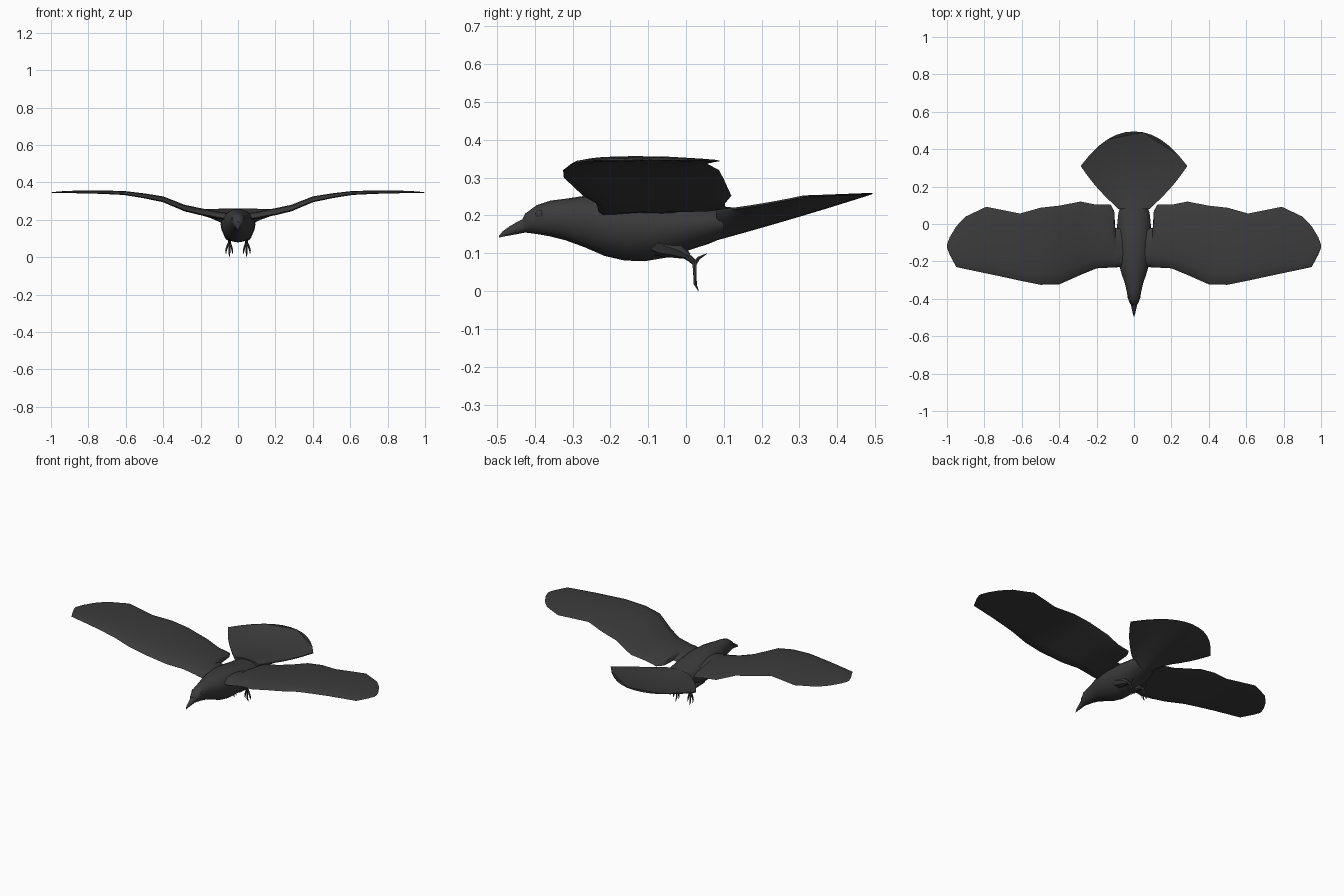
import bpy, bmesh, math
from mathutils import Vector

mat = bpy.data.materials.new("charcoal plumage")
mat.diffuse_color = (0.044, 0.044, 0.044, 1)


def loft(name, rings, angle=40):
    """Skin a list of equal-length rings and cap both ends."""
    bm = bmesh.new()
    vs = [[bm.verts.new(p) for p in r] for r in rings]
    n = len(vs[0])
    for a, b in zip(vs, vs[1:]):
        for i in range(n):
            j = (i + 1) % n
            bm.faces.new((a[i], a[j], b[j], b[i]))
    bm.faces.new(vs[0])
    bm.faces.new(vs[-1])
    bmesh.ops.recalc_face_normals(bm, faces=bm.faces)
    me = bpy.data.meshes.new(name)
    bm.to_mesh(me)
    bm.free()
    me.materials.append(mat)
    ob = bpy.data.objects.new(name, me)
    bpy.context.collection.objects.link(ob)
    bpy.ops.object.select_all(action='DESELECT')
    ob.select_set(True)
    bpy.context.view_layer.objects.active = ob
    bpy.ops.object.shade_smooth_by_angle(angle=math.radians(angle))
    return ob


def oval(y, top, bot, w, n=20, mid=0.55):
    """Upright egg-shaped ring across the body axis."""
    zc = bot + mid * (top - bot)
    out = []
    for i in range(n):
        a = 2 * math.pi * i / n
        s = math.sin(a)
        out.append((w * math.cos(a), y, zc + s * ((top - zc) if s > 0 else (zc - bot))))
    return out


def tube(name, pts, radii, n=8):
    """Tapering limb through a few points."""
    pts = [Vector(p) for p in pts]
    rings = []
    for i, p in enumerate(pts):
        d = (pts[min(i + 1, len(pts) - 1)] - pts[max(i - 1, 0)]).normalized()
        u = Vector((1, 0, 0))
        u = (u - d * u.dot(d)).normalized()
        v = d.cross(u)
        rings.append([p + radii[i] * (u * math.cos(2 * math.pi * k / n) + v * math.sin(2 * math.pi * k / n))
                      for k in range(n)])
    return loft(name, rings)


# Body and head: y, top, bottom, half width
body = [(-0.437, 0.182, 0.156, 0.012), (-0.425, 0.205, 0.155, 0.022), (-0.395, 0.227, 0.151, 0.033),
        (-0.36, 0.239, 0.145, 0.039), (-0.32, 0.244, 0.135, 0.048), (-0.268, 0.252, 0.116, 0.066),
        (-0.215, 0.257, 0.093, 0.081), (-0.163, 0.257, 0.081, 0.09), (-0.11, 0.255, 0.079, 0.093),
        (-0.043, 0.245, 0.09, 0.092), (0.01, 0.233, 0.109, 0.089), (0.06, 0.226, 0.125, 0.083),
        (0.10, 0.218, 0.142, 0.07)]
loft("body", [oval(*b) for b in body])

# Beak with a drooping tip
beak = [(-0.425, 0.194, 0.155, 0.019), (-0.445, 0.184, 0.151, 0.014), (-0.467, 0.171, 0.147, 0.009),
        (-0.485, 0.158, 0.144, 0.005), (-0.495, 0.145, 0.141, 0.0015)]
loft("beak", [oval(*b, n=12) for b in beak])

# Tail: upturned fan, hollow along the middle
def bend(v, a, b, c):
    """Quadratic through a, b, c at v = 0, 0.5, 1."""
    return a * (1 - v) * (1 - 2 * v) + 4 * b * v * (1 - v) + c * v * (2 * v - 1)

def tail_ring(v, n=12):
    top, bottom = [], []
    for k in range(n + 1):
        u = 2 * k / n - 1
        e = abs(u)
        x = u * (0.083 + 0.202 * v + 0.014 * math.sin(math.pi * v))
        y = 0.08 + v * (0.415 - 0.185 * e ** 2.1)
        edge = bend(v, 0.215, 0.231, 0.253)
        k2 = e ** 2
        tz = bend(v, 0.226, 0.220, 0.260) * (1 - k2) + edge * k2
        bz = bend(v, 0.134, 0.193, 0.257) * (1 - k2) + (edge - 0.005) * k2
        top.append((x, y, tz))
        bottom.append((x, y, bz))
    return top + bottom[::-1]

loft("tail", [tail_ring(v) for v in (0, 0.12, 0.25, 0.4, 0.55, 0.7, 0.84, 0.94, 1)])

# Wing stations: x, leading y, trailing y, height, thickness
wing = [(0.05, -0.225, -0.025, 0.205, 0.030), (0.10, -0.233, -0.022, 0.213, 0.030),
        (0.106, -0.233, 0.07, 0.214, 0.030), (0.125, -0.233, 0.104, 0.218, 0.030),
        (0.20, -0.237, 0.103, 0.232, 0.030), (0.285, -0.272, 0.12, 0.252, 0.028),
        (0.40, -0.323, 0.098, 0.300, 0.025), (0.50, -0.325, 0.087, 0.320, 0.021),
        (0.61, -0.303, 0.056, 0.337, 0.017), (0.70, -0.283, 0.074, 0.341, 0.015),
        (0.79, -0.264, 0.092, 0.344, 0.013), (0.90, -0.241, 0.04, 0.345, 0.010),
        (0.95, -0.23, -0.012, 0.345, 0.007), (0.985, -0.165, -0.07, 0.345, 0.004),
        (1.0, -0.128, -0.11, 0.345, 0.001)]
# Aerofoil: chord fraction, height fraction
foil = [(0, 0), (0.04, 0.45), (0.15, 0.85), (0.35, 1), (0.6, 0.9), (0.85, 0.5), (0.96, 0.25), (1, 0),
        (0.96, -0.1), (0.8, -0.15), (0.5, -0.1), (0.2, -0.25), (0.05, -0.25)]
# Toe ends: x offset, end y, end z
toes = [(-0.016, 0.026, 0.018), (0, 0.033, 0.001), (0.018, 0.028, 0.018)]

for s, side in ((-1, "left"), (1, "right")):
    loft(side + "_wing", [[(s * x, a + (b - a) * t, z + th * h) for t, h in foil]
                          for x, a, b, z, th in wing])

    # Eye, set almost flush in the head
    bpy.ops.mesh.primitive_uv_sphere_add(segments=12, ring_count=8, radius=0.011,
                                         location=(s * 0.029, -0.387, 0.203))
    eye = bpy.context.object
    eye.name = side + "_eye"
    eye.scale.x = 0.6
    eye.data.materials.append(mat)
    bpy.ops.object.shade_smooth_by_angle()

    # Thigh, shank and trailing claws
    x = s * 0.046
    tube(side + "_thigh", [(x, -0.11, 0.135), (x, -0.07, 0.125), (x, -0.02, 0.107), (x, 0.008, 0.092)],
         [0.02, 0.033, 0.021, 0.008])
    tube(side + "_shank", [(x, -0.01, 0.1), (x, 0.012, 0.085), (x, 0.025, 0.072)], [0.010, 0.008, 0.007])
    for i, (dx, ty, tz) in enumerate(toes):
        tube(f"{side}_toe_{i + 1}", [(x, 0.022, 0.08), (x + s * dx * 0.7, 0.023, 0.055),
                                     (x + s * dx, 0.024, tz + 0.018), (x + s * dx, ty, tz)],
             [0.007, 0.005, 0.0045, 0.001], 6)
    tube(side + "_hind_toe", [(x, 0.022, 0.07), (x, 0.033, 0.087), (x, 0.055, 0.099)],
         [0.006, 0.005, 0.001], 6)
